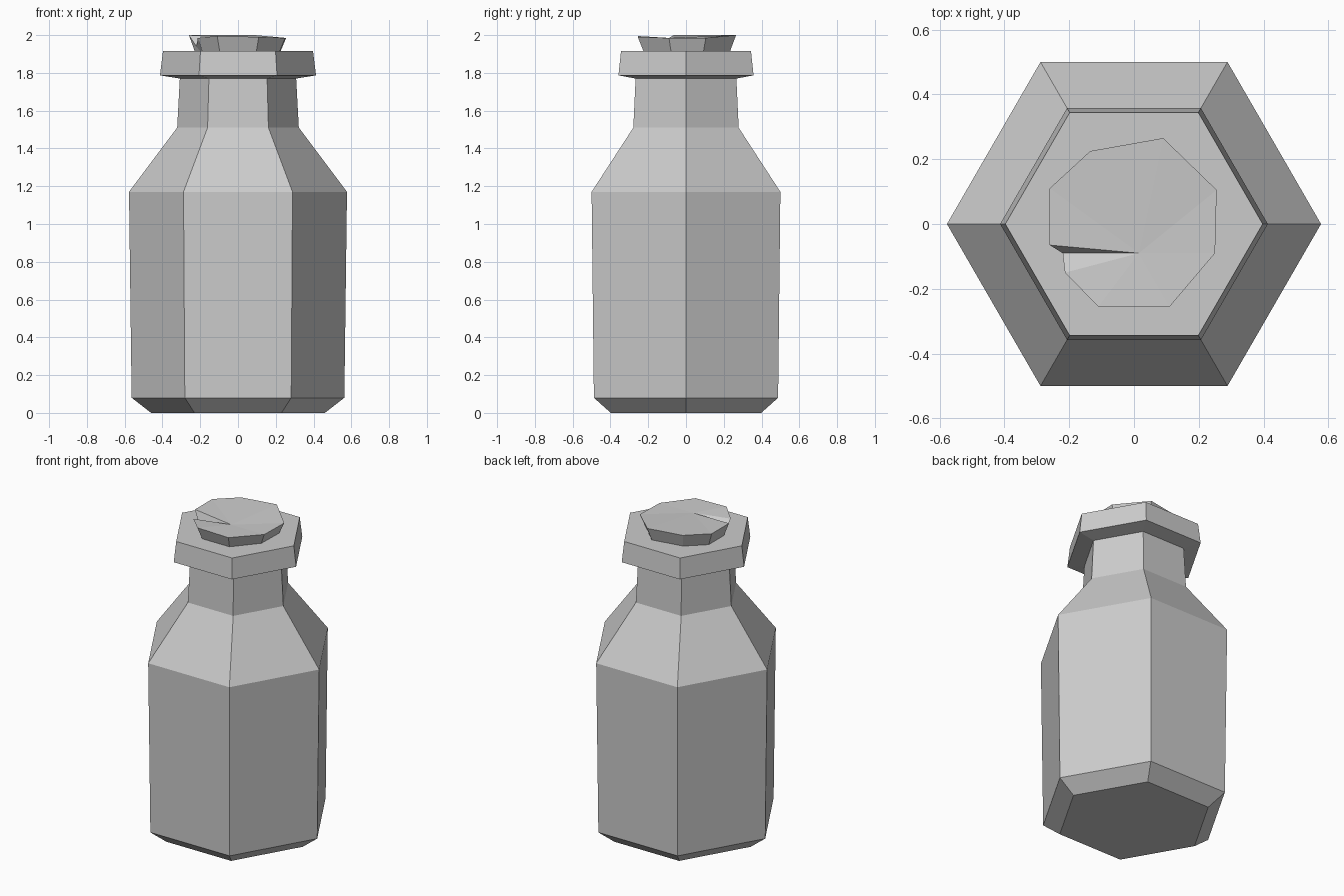
import bpy, bmesh, math

if "Cube" in bpy.data.objects:
    bpy.data.objects.remove(bpy.data.objects["Cube"])


def make_object(name, bm):
    bmesh.ops.recalc_face_normals(bm, faces=bm.faces)
    mesh = bpy.data.meshes.new(name)
    bm.to_mesh(mesh)
    bm.free()
    obj = bpy.data.objects.new(name, mesh)
    bpy.context.collection.objects.link(obj)
    return obj


def bridge(bm, low, high):
    n = len(low)
    for i in range(n):
        j = (i + 1) % n
        bm.faces.new((low[i], low[j], high[j], high[i]))


# Six-sided bottle: foot bevel, body, shoulder, neck and lip
profile = [(0.46, 0), (0.563, 0.08), (0.577, 1.17), (0.322, 1.51),
           (0.308, 1.77), (0.413, 1.787), (0.397, 1.917)]
bm = bmesh.new()
rings = []
for r, z in profile:
    rings.append([bm.verts.new((r * math.cos(math.radians(60 * i)),
                                r * math.sin(math.radians(60 * i)), z))
                  for i in range(6)])
for low, high in zip(rings, rings[1:]):
    bridge(bm, low, high)
bm.faces.new(rings[0])
bm.faces.new(rings[-1])
make_object("bottle", bm)

# Chipped cork: irregular rim, tapering into the neck, fanned top with a notch
rim = [(0.255, 0.105, 1.985), (0.09, 0.265, 2.0), (-0.135, 0.225, 2.0),
       (-0.26, 0.11, 2.0), (-0.26, -0.065, 2.0), (-0.22, -0.09, 1.94),
       (-0.213, -0.15, 1.985), (-0.11, -0.255, 1.995), (0.11, -0.255, 1.99),
       (0.25, -0.09, 1.985)]
bm = bmesh.new()
top = [bm.verts.new(p) for p in rim]
bottom = [bm.verts.new((x * 0.86, y * 0.86, 1.9)) for x, y, z in rim]
bridge(bm, bottom, top)
bm.faces.new(bottom)
centre = bm.verts.new((0.015, -0.09, 1.985))
for i in range(len(top)):
    bm.faces.new((top[i], top[(i + 1) % len(top)], centre))
make_object("cork", bm)
